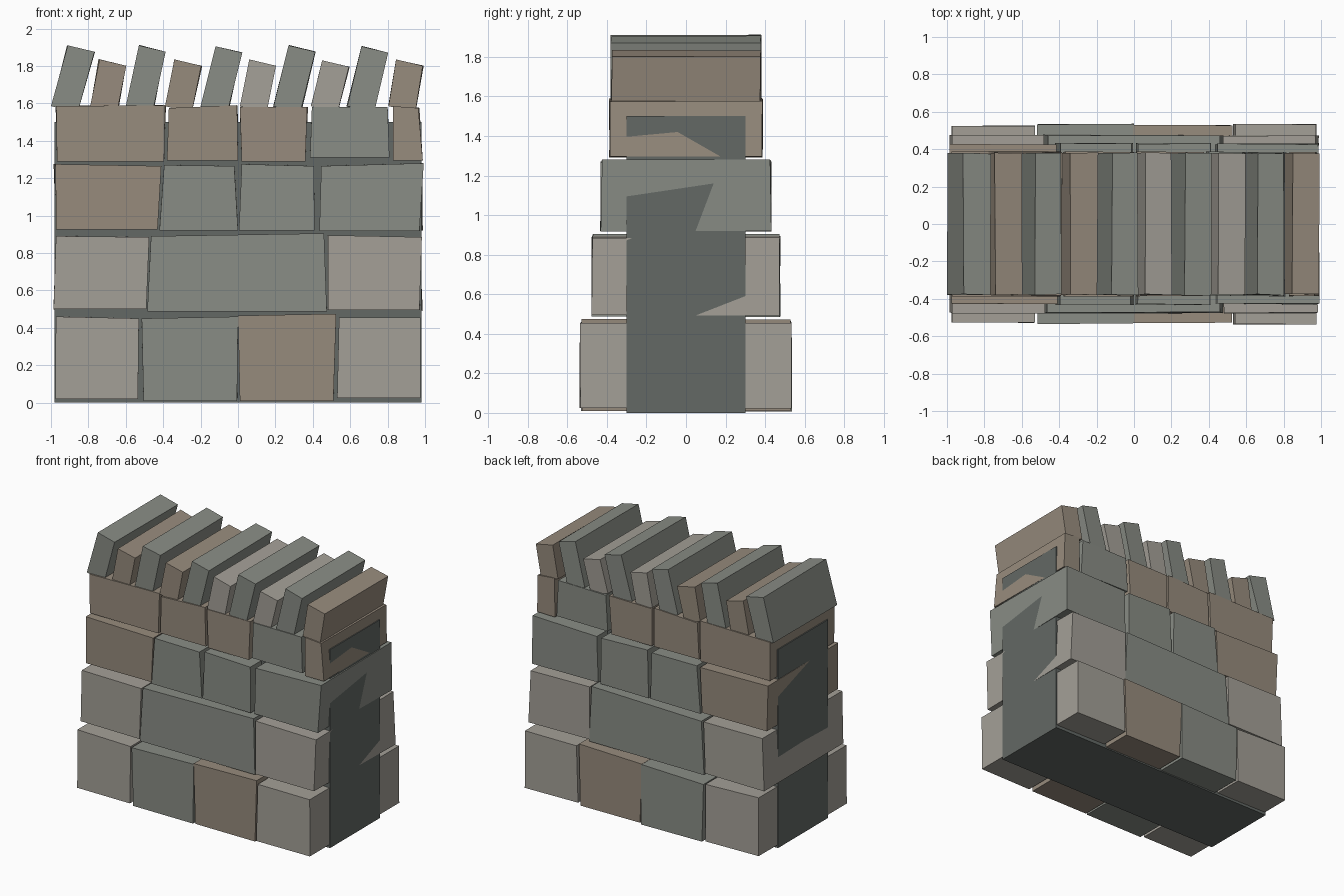
import bpy, random
from math import atan2, hypot
from mathutils import Vector

random.seed(4)


def material(name, rgb):
    m = bpy.data.materials.new(name)
    m.diffuse_color = (*rgb, 1)
    return m


MATS = {
    "L": material("pale_stone", (0.37, 0.35, 0.31)),
    "G": material("grey_stone", (0.25, 0.265, 0.235)),
    "B": material("brown_stone", (0.31, 0.26, 0.205)),
    "D": material("dark_core", (0.125, 0.14, 0.13)),
}
FACES = [(0, 1, 2, 3), (7, 6, 5, 4), (0, 4, 5, 1), (1, 5, 6, 2), (2, 6, 7, 3), (3, 7, 4, 0)]


def block(name, front, back, colour):
    """Six-sided stone from a front and a back quad (bl, br, tr, tl)."""
    me = bpy.data.meshes.new(name)
    me.from_pydata([tuple(p) for p in front + back], [], FACES)
    me.materials.append(MATS[colour])
    ob = bpy.data.objects.new(name, me)
    bpy.context.collection.objects.link(ob)
    return ob


def jit(a=0.006):
    return random.uniform(-a, a)


# Hidden rubble core, showing in the joints and at the ends
quad = [(-0.98, 0), (0.98, 0), (0.98, 1.5), (-0.98, 1.5)]
block("wall_core", [(x, -0.3, z) for x, z in quad], [(x, 0.3, z) for x, z in quad], "D")

# Courses of through stones: colour, x bottom l/r, x top l/r, z bottom, z top l/r, half depth
course_1 = [
    ("L", -.98, -.535, -.975, -.53, .02, .46, .45, .525),
    ("G", -.505, -.005, -.515, 0, .01, .45, .46, .533),
    ("B", .01, .51, .0, .525, .01, .465, .475, .528),
    ("L", .53, .975, .54, .975, .025, .455, .455, .535)]
course_2 = [
    ("L", -.98, -.49, -.975, -.475, .50, .89, .885, .475),
    ("G", -.485, .475, -.465, .46, .487, .89, .905, .475),
    ("L", .48, .98, .48, .98, .495, .895, .885, .475)]
course_3 = [
    ("B", -.97, -.43, -.975, -.41, .925, 1.275, 1.265, .425),
    ("G", -.42, 0, -.395, -.02, .92, 1.27, 1.265, .43),
    ("G", .005, .41, .02, .405, .92, 1.275, 1.265, .43),
    ("G", .435, .98, .445, .98, .918, 1.265, 1.28, .428)]
course_4 = [
    ("B", -.965, -.395, -.97, -.39, 1.29, 1.585, 1.59, .385),
    ("B", -.38, 0, -.37, -.005, 1.295, 1.575, 1.59, .385),
    ("B", .02, .36, .01, .37, 1.29, 1.58, 1.58, .385),
    ("G", .385, .81, .395, .80, 1.31, 1.58, 1.58, .385),
    ("B", .83, .98, .83, .98, 1.295, 1.585, 1.575, .385)]

# Skew of the wall ends relative to the core: front br, front tr, back br, back tr
RIGHT = [(-.005, -.004, -.005, -.006), (-.010, .003, .008, -.011),
         (-.010, .013, .008, .005), (.008, -.016, -.003, -.010)]
# Same for the left: front bl, front tl, back bl, back tl
LEFT = [(.004, .006, .005, .006), (-.006, .007, -.007, .008),
        (.008, .004, .006, -.006), (.012, .008, .010, .005)]

for r, course in enumerate([course_1, course_2, course_3, course_4]):
    for i, (c, xb0, xb1, xt0, xt1, zb, zl, zr, d) in enumerate(course):
        front = [Vector((x, -d + jit(.004), z)) for x, z in
                 ((xb0, zb), (xb1, zb), (xt1, zr), (xt0, zl))]
        back = [Vector((p.x + jit(), d + jit(.004), p.z + jit(.004))) for p in front]
        if i == len(course) - 1:
            e = RIGHT[r]
            front[1].x, front[2].x, back[1].x, back[2].x = [.98 + v for v in e]
        if i == 0:
            e = LEFT[r]
            front[0].x, front[3].x, back[0].x, back[3].x = [-.98 + v for v in e]
        block(f"course_{r + 1}_stone_{i + 1}", front, back, c)

# Leaning cope stones: colour, top-left x, z, and the lower-left x
copes = [("G", -.91, 1.91, -1.0), ("B", -.74, 1.835, -.79), ("G", -.53, 1.91, -.60),
         ("B", -.34, 1.835, -.39), ("G", -.12, 1.905, -.20), ("L", .06, 1.835, .01),
         ("G", .27, 1.91, .19), ("L", .45, 1.83, .39), ("G", .66, 1.905, .585),
         ("B", .845, 1.835, .805)]
for i, (c, xt, zt, xb) in enumerate(copes):
    tl, bl = Vector((xt, 0, zt)), Vector((xb, 0, 1.585))
    across = Vector((.143, 0, -.034))
    quad = [bl, bl + across, tl + across, tl]
    front = [p + Vector((0, -.378 + jit(.004), 0)) for p in quad]
    back = [p + Vector((jit(), .378 + jit(.004), jit(.003))) for p in quad]
    block(f"cope_stone_{i + 1}", front, back, c)
